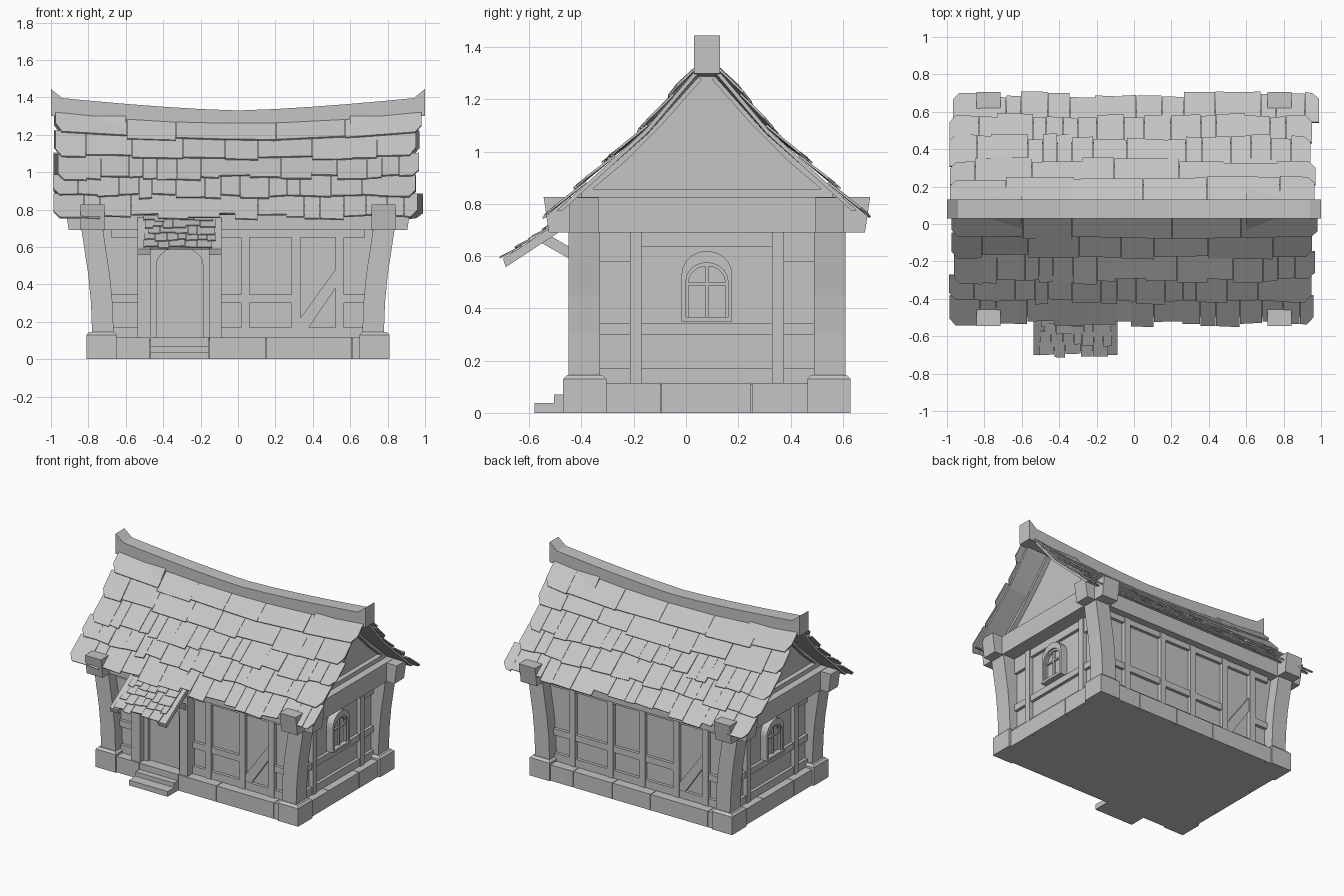
import bpy, bmesh, math, random

random.seed(7)
cube = bpy.data.objects.get("Cube")
if cube:
    bpy.data.objects.remove(cube, do_unlink=True)

CENTRE = 0.08  # the house body sits a little behind the origin
SIGNS = (-1, 1)
CORNERS = [(sx, sy) for sx in SIGNS for sy in SIGNS]

stone = bpy.data.materials.new("plain_grey")
stone.use_nodes = True
grey = (0.56, 0.56, 0.56, 1)
stone.diffuse_color = grey
stone.node_tree.nodes["Principled BSDF"].inputs["Base Color"].default_value = grey


def solid(name, verts, faces, flip=(1, 1)):
    """Make a flat-shaded object from house coordinates, mirrored by flip."""
    bm = bmesh.new()
    made = [bm.verts.new((x * flip[0], y * flip[1] + CENTRE, z)) for x, y, z in verts]
    for face in faces:
        bm.faces.new([made[i] for i in face])
    bmesh.ops.recalc_face_normals(bm, faces=bm.faces)
    mesh = bpy.data.meshes.new(name)
    bm.to_mesh(mesh)
    bm.free()
    mesh.materials.append(stone)
    obj = bpy.data.objects.new(name, mesh)
    bpy.context.collection.objects.link(obj)


def loft(name, rings, flip=(1, 1)):
    """Skin a row of equal rings and cap both ends."""
    n = len(rings[0])
    faces = [tuple(range(n)), tuple(range(len(rings) * n - n, len(rings) * n))]
    for r in range(len(rings) - 1):
        for i in range(n):
            j = (i + 1) % n
            faces.append((r * n + i, r * n + j, r * n + n + j, r * n + n + i))
    solid(name, [p for ring in rings for p in ring], faces, flip)


def prism(name, outline, axis, lo, hi, flip=(1, 1)):
    place = {"x": lambda a, b, d: (d, a, b), "y": lambda a, b, d: (a, d, b),
             "z": lambda a, b, d: (a, b, d)}[axis]
    loft(name, [[place(a, b, d) for a, b in outline] for d in (lo, hi)], flip)


def box(name, x, y, z, flip=(1, 1)):
    prism(name, [(x[0], y[0]), (x[1], y[0]), (x[1], y[1]), (x[0], y[1])], "z", *z, flip)


def arch(mid, half, base, spring, top, steps=10):
    """Outline of a round-topped opening, from lower right to lower left."""
    curve = [math.pi * i / steps for i in range(steps + 1)]
    return ([(mid + half, base)]
            + [(mid + half * math.cos(a), spring + (top - spring) * math.sin(a)) for a in curve]
            + [(mid - half, base)])


# Foundation: core, stone blocks and chamfered corner stones
box("floor_core", (-0.77, 0.77), (-0.52, 0.52), (0, 0.11))
for s in SIGNS:
    cuts = [-0.66, -0.47, -0.155, 0.15, 0.61, 0.66]
    for a, b in zip(cuts, cuts[1:]):
        box("foundation_block", (a + 0.002, b - 0.002), (0.45, 0.54), (0, 0.115), (-s, s))
    cuts = [-0.4, -0.175, 0.17, 0.4]
    for a, b in zip(cuts, cuts[1:]):
        box("foundation_end_block", (0.7, 0.795), (a + 0.002, b - 0.002), (0, 0.115), (s, 1))
for c in CORNERS:
    rings = []
    for inset, z in ((0, 0), (0, 0.13), (0.015, 0.145)):
        a, b, d, e = 0.65 + inset, 0.81 - inset, 0.385 + inset, 0.55 - inset
        rings.append([(a, d, z), (b, d, z), (b, e, z), (a, e, z)])
    loft("corner_stone", rings, c)
    # Flared corner post
    rings = []
    for z, lean in ((0.14, 0), (0.3, 0.006), (0.45, 0.02), (0.58, 0.04), (0.7, 0.058)):
        a, b = 0.665 + lean, 0.78 + lean
        rings.append([(a, 0.41, z), (b, 0.41, z), (b, 0.53, z), (a, 0.53, z)])
    loft("corner_post", rings, c)

# Walls and crossed top beams with tapered ends
box("wall_body", (-0.72, 0.72), (-0.45, 0.45), (0.1, 0.83))
for s in SIGNS:
    prism("long_beam", [(-0.905, 0.69), (0.905, 0.69), (0.925, 0.825), (-0.925, 0.825)],
          "y", 0.415, 0.525, (1, s))
    prism("tie_beam", [(-0.605, 0.69), (0.605, 0.69), (0.625, 0.827), (-0.625, 0.827)],
          "x", 0.715, 0.843, (s, 1))

# Timber framing on the long walls, the back being the front turned round
BOTTOM, MIDDLE, TOP = (0.115, 0.17), (0.3, 0.345), (0.65, 0.69)
for s in SIGNS:
    turn = (-s, s)
    studs = [0.015, 0.287, 0.52] + ([-0.24, -0.545] if s > 0 else [])
    for x in studs:
        box("wall_stud", (x, x + 0.046), (0.44, 0.478), (0.115, 0.69), turn)
    # The front rails stop at the doorway, and no middle rail crosses the brace
    spans = [(-0.68, 0.3)] if s > 0 else [(-0.68, -0.5), (-0.09, 0.3)]
    for span in spans + [(0.54, 0.68)]:
        box("middle_rail", span, (0.44, 0.472), MIDDLE, turn)
    for span in spans + [(0.3, 0.68)]:
        for z in (BOTTOM, TOP):
            box("wall_rail", span, (0.44, 0.472), z, turn)
    prism("wall_brace", [(0.333, 0.165), (0.375, 0.165), (0.525, 0.385), (0.525, 0.485), (0.333, 0.22)],
          "y", 0.44, 0.47, turn)

# Gable end framing, arched window and gable triangle
for s in SIGNS:
    f = (s, 1)
    for t in SIGNS:
        box("end_stud", (0.7, 0.75), (0.25, 0.295), (0.115, 0.69), (s, t))
        box("end_upper_rail", (0.7, 0.742), (0.295, 0.42), (0.58, 0.635), (s, t))
    for z in (BOTTOM, MIDDLE, (0.635, 0.69)):
        box("end_rail", (0.7, 0.742), (-0.42, 0.42), z, f)
    outer, middle = arch(0, 0.097, 0.35, 0.53, 0.62), arch(0, 0.08, 0.365, 0.505, 0.575)
    inner = arch(0, 0.07, 0.365, 0.5, 0.562)
    prism("window_glass", middle, "x", 0.7, 0.743, f)
    prism("window_surround", outer + middle[::-1], "x", 0.7, 0.772, f)
    prism("window_sash", middle + inner[::-1], "x", 0.7, 0.76, f)
    box("window_sill", (0.7, 0.777), (-0.097, 0.097), (0.35, 0.367), f)
    box("window_upright", (0.7, 0.756), (-0.006, 0.006), (0.365, 0.565), f)
    box("window_crossbar", (0.7, 0.756), (-0.072, 0.072), (0.488, 0.5), f)

    slope = [(0.53, 0.815), (0.34, 0.985), (0.2, 1.125), (0.05, 1.3)]
    inside = [(0.437, 0.857), (0.31, 0.965), (0.17, 1.105), (0.02, 1.275)]
    mirrored = [(-y, z) for y, z in slope[::-1]]
    prism("gable_wall", slope + mirrored, "x", 0.6, 0.755, f)
    box("gable_sill", (0.74, 0.79), (-0.48, 0.48), (0.82, 0.857), f)
    for t in SIGNS:
        prism("gable_rafter", slope + inside[::-1], "x", 0.74, 0.79, (s, t))

# Main roof: curved profile as (distance from ridge, height), sagging mid-length
PROFILE = [(0.0, 1.36), (0.05, 1.31), (0.1, 1.25), (0.18, 1.153), (0.235, 1.087),
           (0.41, 0.925), (0.487, 0.855), (0.62, 0.733)]


def roof(x, d, lift=0.0):
    for (a, za), (b, zb) in zip(PROFILE, PROFILE[1:]):
        if d <= b or b == PROFILE[-1][0]:
            z = za + (zb - za) * (d - a) / (b - a)
            break
    sag = 0.07 * (1 - x * x) * max(0, 1 - d / 0.32)
    return (x, d + 0.66 * lift, z - sag + 0.75 * lift)


def tiles(name, place, rows, span, widths, rag, lift, flip=(1, 1), clip=0.0):
    """Lay ragged overlapping rows of slabs as one object."""
    verts, faces = [], []
    for row, (top, low) in enumerate(rows):
        x, end = (s * (span - random.uniform(0, rag)) for s in SIGNS)
        first = True
        while x < end - 0.01:
            step = random.uniform(*widths[row])
            stop = end if end - x - step < widths[row][0] * 0.7 else x + step
            edge, up = low + random.uniform(-rag, rag) * 0.35, random.uniform(0.8, 1.3) * lift
            c1, c2 = clip * first, clip * (stop == end)
            drop = random.uniform(-rag, rag) * 0.15
            ring = [(x, top, 0), (stop, top, 0), (stop, edge - c2, up),
                    (stop - c2, edge + drop, up), (x + c1, edge, up), (x, edge - c1, up)]
            if not c2:
                ring.pop(2)
            if not c1:
                ring.pop()
            n, k = len(ring), len(verts)
            for thick in (0, lift * 0.8):
                verts += [place(a + 0.001 * (1 if a == x else -1), d, h + thick) for a, d, h in ring]
            faces += [tuple(range(k, k + n)), tuple(range(k + n, k + 2 * n))]
            faces += [(k + i, k + (i + 1) % n, k + n + (i + 1) % n, k + n + i) for i in range(n)]
            x, first = stop, False
    solid(name, verts, faces, flip)


EDGES = [0.04, 0.14, 0.24, 0.365, 0.475, 0.592]
ROWS = [(a - 0.015, b + 0.008) for a, b in zip(EDGES, EDGES[1:])]
WIDTHS = [(0.25, 0.45), (0.12, 0.35)] + [(0.07, 0.17)] * 3
xs = [-0.94 + 0.188 * i for i in range(11)]
for s in SIGNS:
    loft("roof_deck", [[roof(x, d) for d, _ in PROFILE[:-1]] + [roof(x, 0.575), roof(x, 0.565, -0.015)]
                       + [roof(x, d, -0.015) for d, _ in PROFILE[-2:0:-1]] for x in xs], (1, s))
    tiles("roof_tiles", roof, ROWS, 0.99, WIDTHS, 0.045, 0.011, (1, s), 0.035)

# Sagging ridge beam with upturned ends
rings = []
for x in [-1, -0.94] + [i * 0.2 for i in range(-4, 5)] + [0.94, 1]:
    top = 1.445 if abs(x) == 1 else 1.33 + 0.072 * abs(x) ** 1.4
    low = 1.3 - 0.05 * (1 - abs(x))
    rings.append([(x, -0.05, low), (x, 0.05, low), (x, 0.05, top), (x, -0.05, top)])
loft("ridge_beam", rings)

# Entrance: recessed arched door, side posts, steps
DOOR = -0.312
front = (1, -1)
opening = arch(DOOR, 0.125, 0.115, 0.5, 0.6)
prism("door", opening, "y", 0.44, 0.462, front)
frame = [(DOOR + 0.16, 0.115), (DOOR + 0.16, 0.69), (DOOR - 0.16, 0.69), (DOOR - 0.16, 0.115)]
prism("door_surround", frame + opening[::-1], "y", 0.44, 0.485, front)
for s in SIGNS:
    a, b = sorted((DOOR + s * 0.157, DOOR + s * 0.224))
    box("door_post", (a, b), (0.44, 0.53), (0.1, 0.69), front)
    prism("porch_strut", [(0.5, 0.575), (0.5, 0.62), (0.62, 0.69), (0.65, 0.66)],
          "x", a + 0.012, b - 0.012, front)
    prism("porch_rafter", [(0.77, 0.558), (0.5, 0.735), (0.5, 0.775), (0.78, 0.59)],
          "x", a, b, front)
box("lower_step", (DOOR - 0.155, DOOR + 0.155), (0.5, 0.66), (0, 0.038), front)
box("upper_step", (DOOR - 0.155, DOOR + 0.155), (0.5, 0.585), (0.03, 0.07), front)


# Porch roof with small tiles
def porch(x, d, lift=0.0):
    return (x + DOOR, 0.5 + d + 0.56 * lift, 0.773 - 0.665 * d + 0.83 * lift)


loft("porch_deck", [[porch(x, 0), porch(x, 0.26), porch(x, 0.26, -0.015), porch(x, 0, -0.015)]
                    for x in (-0.18, 0.18)], front)
small = [(0.054 * i - 0.01, 0.054 * i + 0.058) for i in range(5)]
tiles("porch_tiles", porch, small, 0.195, [(0.04, 0.085)] * 5, 0.03, 0.008, front)
